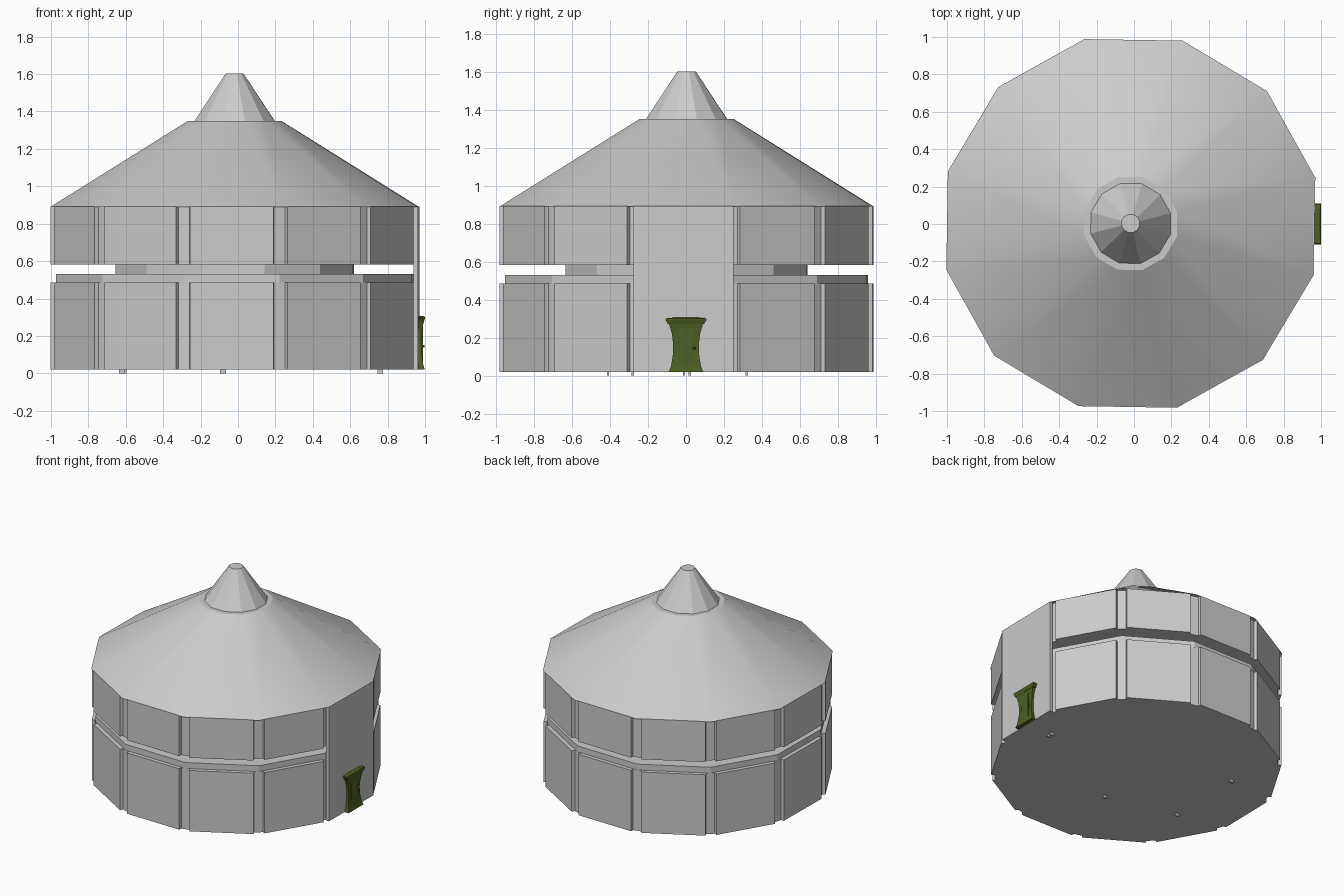
import bpy, bmesh, math
from math import radians, cos, sin
from mathutils import Vector

if "Cube" in bpy.data.objects:
    bpy.data.objects.remove(bpy.data.objects["Cube"])

CX, CY, START, R = -0.018, 0.003, 14.1, 1.016


def corner(i, r):
    a = radians(START + 30 * i)
    return Vector((CX + r * cos(a), CY + r * sin(a)))


def dodecagon(r):
    return [corner(i, r) for i in range(12)]


def loft(name, rings, mat=None):
    """Skin a stack of (outline, z) rings and cap both ends."""
    bm = bmesh.new()
    loops = [[bm.verts.new((p[0], p[1], z)) for p in pts] for pts, z in rings]
    n = len(loops[0])
    for a, b in zip(loops, loops[1:]):
        for i in range(n):
            j = (i + 1) % n
            bm.faces.new((a[i], a[j], b[j], b[i]))
    bm.faces.new(loops[0][::-1])
    bm.faces.new(loops[-1])
    bmesh.ops.recalc_face_normals(bm, faces=bm.faces)
    me = bpy.data.meshes.new(name)
    bm.to_mesh(me)
    bm.free()
    ob = bpy.data.objects.new(name, me)
    bpy.context.collection.objects.link(ob)
    if mat:
        me.materials.append(mat)
    return ob


def prism(name, pts, z0, z1, mat=None):
    return loft(name, [(pts, z0), (pts, z1)], mat)


def rect(x0, x1, y0, y1):
    return [(x0, y0), (x1, y0), (x1, y1), (x0, y1)]


def grooved_outline(r, d=0.04, depth=0.022):
    """Dodecagon with a shallow channel cut down every corner."""
    pts = []
    for i in range(12):
        v = corner(i, r)
        inward = (Vector((CX, CY)) - v).normalized()
        a = v + (corner(i - 1, r) - v).normalized() * d
        b = v + (corner(i + 1, r) - v).normalized() * d
        t = (b - a).normalized() * 0.008
        pts += [a, a + inward * depth + t, b + inward * depth - t, b]
    return pts


# Walls, ledge and recessed core
walls = grooved_outline(R)
prism("lower_wall", walls, 0.02, 0.485)
prism("ledge", dodecagon(0.985), 0.48, 0.53)
prism("core", dodecagon(0.657), 0.52, 0.59)
prism("upper_wall", walls, 0.582, 0.892)

# Full-height entrance panel on the right side
a, b = corner(11, R), corner(0, R)
out = Vector((1, 0)) * 0.002
thick = Vector((-0.022, 0))
prism("entrance_panel", [a + out, b + out, b + thick, a + thick], 0.02, 0.892)

# Smooth roof and faceted spire
roof = loft("roof", [(dodecagon(R), 0.89), (dodecagon(0.257), 1.35)])
bpy.context.view_layer.objects.active = roof
roof.select_set(True)
bpy.ops.object.shade_smooth_by_angle(angle=radians(25))
loft("spire", [(dodecagon(0.224), 1.345), (dodecagon(0.05), 1.602)])

# Waisted green doorway
green = bpy.data.materials.new("door_green")
green.diffuse_color = (0.075, 0.115, 0.018, 1)
green.use_nodes = True
green.node_tree.nodes["Principled BSDF"].inputs["Base Color"].default_value = green.diffuse_color
frame = [(0.02, 0.090, 0.998), (0.05, 0.079, 0.990), (0.10, 0.070, 0.984),
         (0.16, 0.067, 0.981), (0.22, 0.074, 0.984), (0.275, 0.090, 0.992)]
loft("door_frame", [(rect(0.95, x, -w, w), z) for z, w, x in frame], green)
lintel = [(0.272, 0.096, 0.993), (0.282, 0.100, 0.996),
          (0.295, 0.109, 1.0), (0.302, 0.104, 0.998), (0.306, 0.06, 0.99)]
loft("lintel", [(rect(0.95, x, -w, w), z) for z, w, x in lintel], green)
prism("door_leaf", rect(0.96, 0.988, -0.038, 0.038), 0.05, 0.25, green)
knob_ring = [(0.99 + 0.006 * cos(k * math.pi / 4), 0.043 + 0.006 * sin(k * math.pi / 4))
             for k in range(8)]
prism("door_knob", knob_ring, 0.139, 0.151, green)

# Tiny feet under the floor
for k, (x, y) in enumerate([(0.76, -0.01), (0.76, 0.02), (-0.08, -0.41),
                            (-0.62, -0.28), (-0.61, 0.32)]):
    prism(f"foot_{k + 1}", rect(x - 0.015, x + 0.015, y - 0.006, y + 0.006), 0, 0.022)
